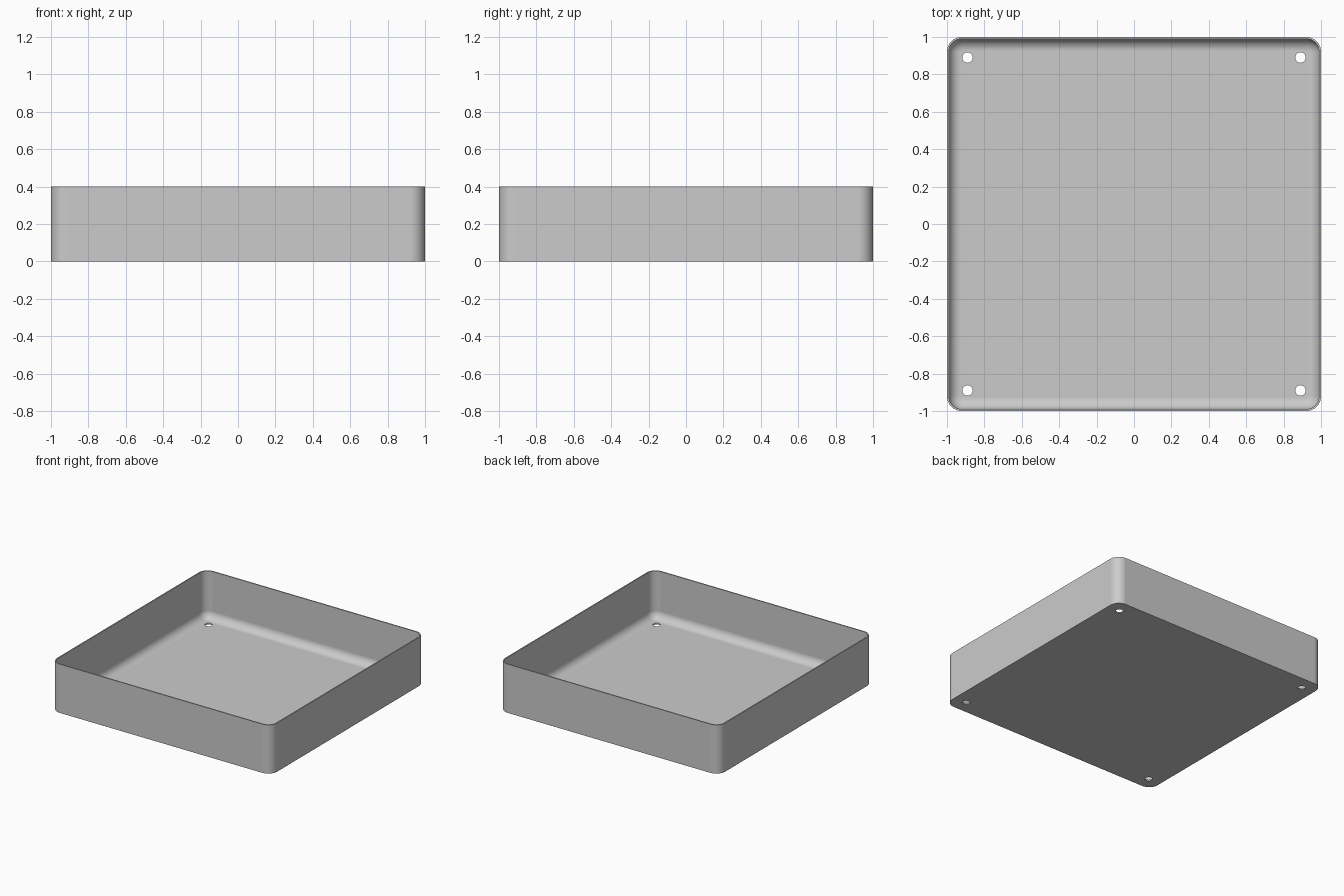
import bpy, bmesh
from math import sin, cos, pi
from mathutils import Matrix

if "Cube" in bpy.data.objects:
    bpy.data.objects.remove(bpy.data.objects["Cube"], do_unlink=True)

HALF, HEIGHT = 1.0, 0.4
WALL = 0.01
CORNER = 0.08
FILLET = 0.065
HOLE_POS, HOLE_R = 0.89, 0.028
STEPS = 10


def new_object(name, bm):
    bmesh.ops.recalc_face_normals(bm, faces=bm.faces)
    mesh = bpy.data.meshes.new(name)
    bm.to_mesh(mesh)
    bm.free()
    obj = bpy.data.objects.new(name, mesh)
    bpy.context.collection.objects.link(obj)
    return obj


def ring(bm, inset, z):
    """Rounded square, inset from the outer wall, at height z."""
    radius, centre = CORNER - inset, HALF - CORNER
    verts = []
    for corner, (sx, sy) in enumerate([(1, 1), (-1, 1), (-1, -1), (1, -1)]):
        for i in range(STEPS + 1):
            a = (corner + i / STEPS) * pi / 2
            verts.append(bm.verts.new((sx * centre + radius * cos(a),
                                       sy * centre + radius * sin(a), z)))
    return verts


# Tray section: outer wall, rim, inner wall, then fillet down to the floor
section = [(0, 0), (0, HEIGHT), (WALL, HEIGHT)]
for i in range(STEPS + 1):
    a = i / STEPS * pi / 2
    section.append((WALL + FILLET * (1 - cos(a)),
                    WALL + FILLET * (1 - sin(a))))

bm = bmesh.new()
rings = [ring(bm, inset, z) for inset, z in section]
for low, high in zip(rings, rings[1:]):
    for i in range(len(low)):
        j = (i + 1) % len(low)
        bm.faces.new((low[i], low[j], high[j], high[i]))
bm.faces.new(rings[0])
bm.faces.new(rings[-1])
tray = new_object("tray", bm)

# Screw holes through the floor near each corner
bm = bmesh.new()
for sx in (-1, 1):
    for sy in (-1, 1):
        bmesh.ops.create_cone(
            bm, cap_ends=True, segments=32, radius1=HOLE_R, radius2=HOLE_R,
            depth=0.1,
            matrix=Matrix.Translation((sx * HOLE_POS, sy * HOLE_POS, 0)))
cutter = new_object("hole_cutter", bm)
cutter.hide_render = True

bpy.ops.object.select_all(action='DESELECT')
tray.select_set(True)
bpy.context.view_layer.objects.active = tray
cut = tray.modifiers.new("holes", 'BOOLEAN')
cut.operation = 'DIFFERENCE'
cut.solver = 'EXACT'
cut.object = cutter
bpy.ops.object.modifier_apply(modifier=cut.name)
bpy.data.objects.remove(cutter, do_unlink=True)

# Smooth corners and fillet, flat walls and floor
bpy.ops.object.shade_smooth_by_angle(angle=pi / 6)
weighted = tray.modifiers.new("flat_face_normals", 'WEIGHTED_NORMAL')
weighted.keep_sharp = True

# Plain grey material
grey = bpy.data.materials.new("light_grey")
grey.use_nodes = True
colour = (0.6, 0.6, 0.6, 1)
grey.diffuse_color = colour
grey.node_tree.nodes["Principled BSDF"].inputs["Base Color"].default_value = colour
tray.data.materials.clear()
tray.data.materials.append(grey)
